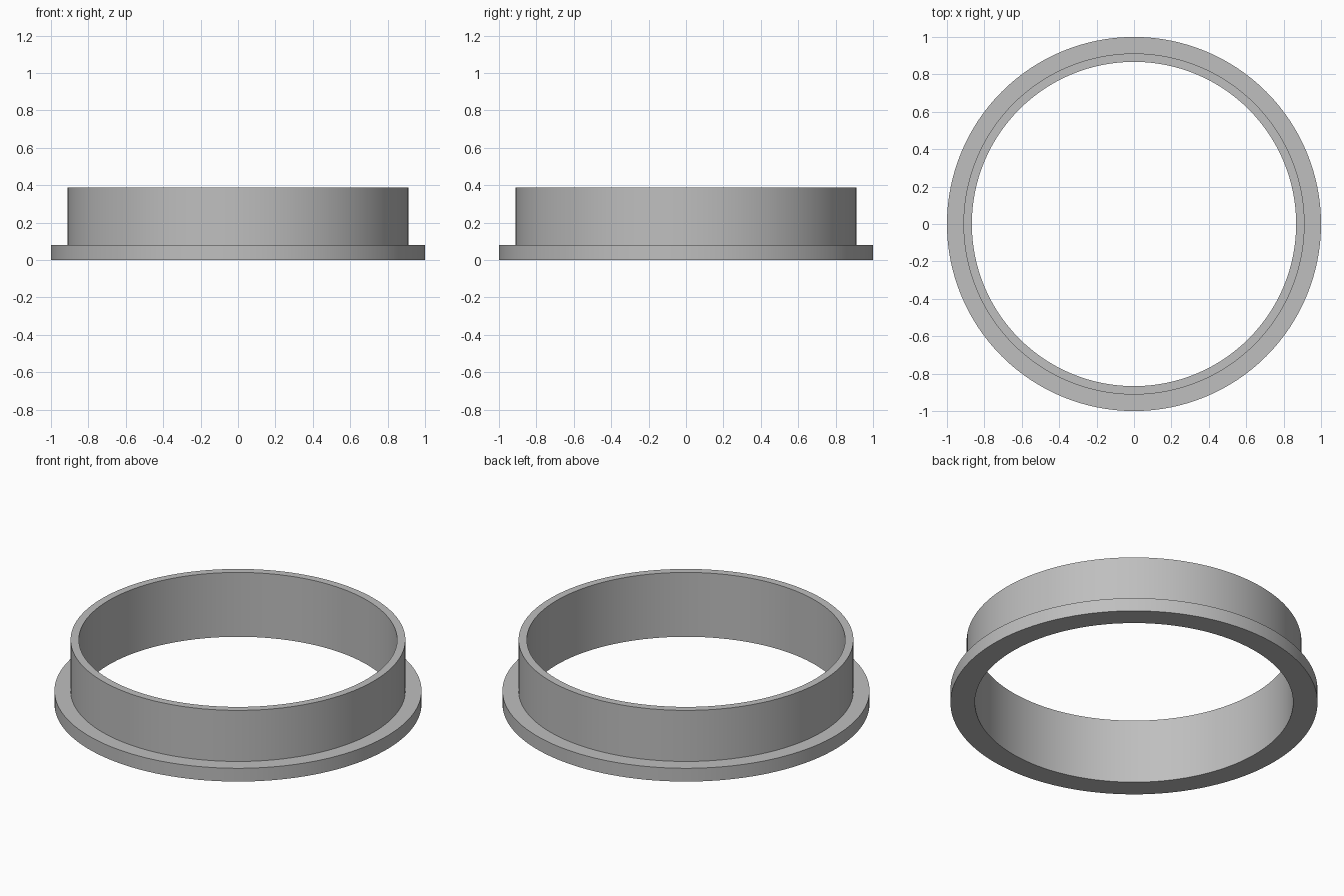
import bpy, bmesh, math

cube = bpy.data.objects.get("Cube")
if cube:
    bpy.data.objects.remove(cube, do_unlink=True)

# Single grey material
GREY = (0.52, 0.52, 0.52, 1)
mat = bpy.data.materials.new("plain grey")
mat.use_nodes = True
mat.diffuse_color = GREY
mat.node_tree.nodes["Principled BSDF"].inputs["Base Color"].default_value = GREY

SEGMENTS = 128
BORE, WALL, RIM = 0.867, 0.912, 1.0
FLANGE_TOP, COLLAR_TOP = 0.08, 0.387


def lathe(name, profile):
    """Revolve a closed (radius, height) profile around the z axis."""
    bm = bmesh.new()
    verts = [bm.verts.new((r, 0, z)) for r, z in profile]
    edges = [bm.edges.new((v, verts[(i + 1) % len(verts)]))
             for i, v in enumerate(verts)]
    bmesh.ops.spin(bm, geom=verts + edges, cent=(0, 0, 0), axis=(0, 0, 1),
                   angle=math.tau, steps=SEGMENTS)
    bmesh.ops.remove_doubles(bm, verts=bm.verts, dist=1e-4)
    bmesh.ops.recalc_face_normals(bm, faces=bm.faces)
    mesh = bpy.data.meshes.new(name)
    bm.to_mesh(mesh)
    bm.free()
    mesh.materials.append(mat)
    obj = bpy.data.objects.new(name, mesh)
    bpy.context.collection.objects.link(obj)
    bpy.ops.object.select_all(action='DESELECT')
    obj.select_set(True)
    bpy.context.view_layer.objects.active = obj
    bpy.ops.object.shade_smooth_by_angle(angle=math.radians(30))
    return obj


# Collar with a stepped flange around its foot
lathe("flanged_ring", [
    (BORE, 0), (RIM, 0), (RIM, FLANGE_TOP),
    (WALL, FLANGE_TOP), (WALL, COLLAR_TOP), (BORE, COLLAR_TOP),
])
